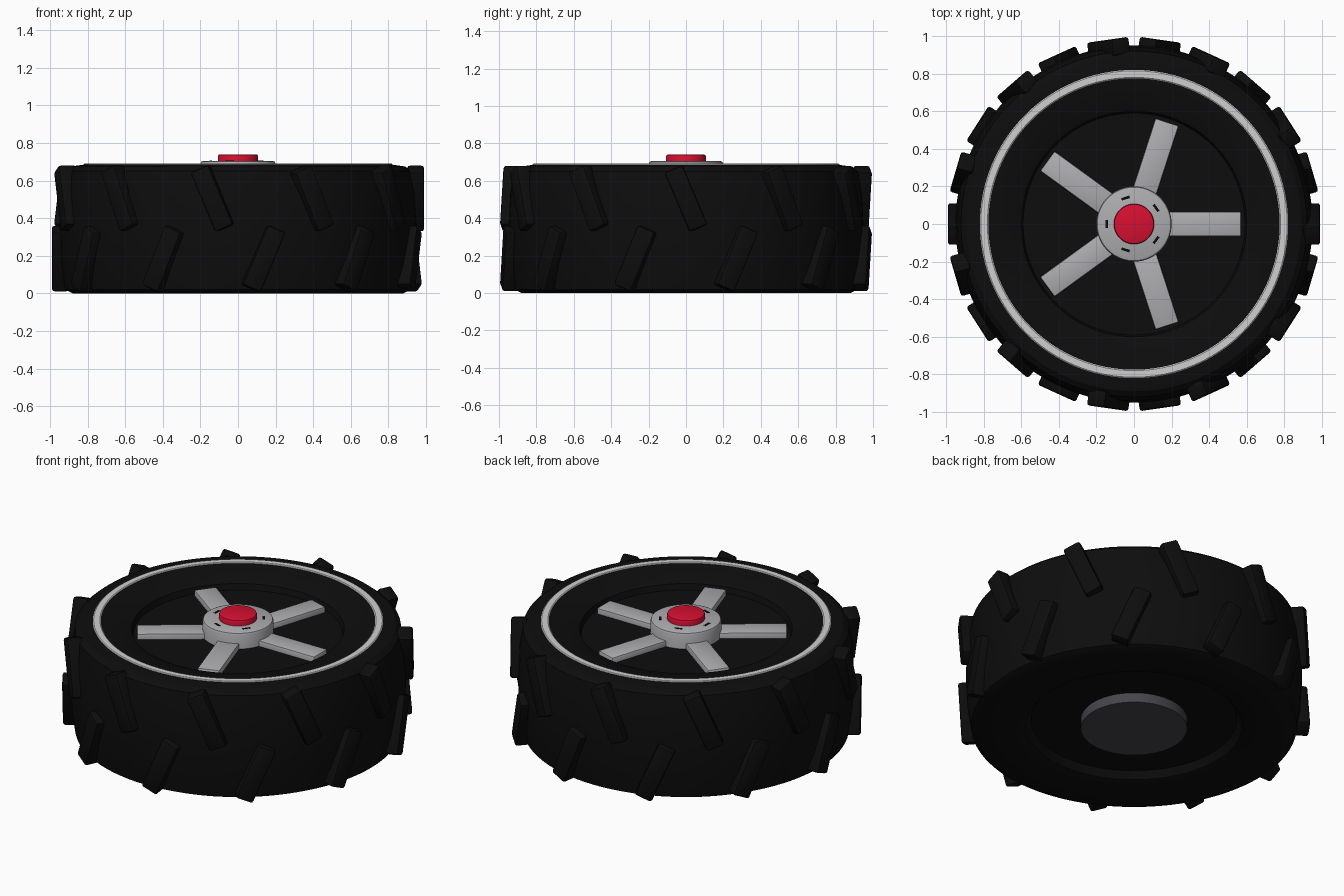
import bpy, bmesh, math
from mathutils import Matrix

cube = bpy.data.objects.get("Cube")
if cube:
    bpy.data.objects.remove(cube)


def material(name, r, g, b):
    m = bpy.data.materials.new(name)
    m.use_nodes = True
    m.diffuse_color = (r, g, b, 1)
    m.node_tree.nodes["Principled BSDF"].inputs["Base Color"].default_value = (r, g, b, 1)
    return m


BLACK = material("rubber black", 0.004, 0.004, 0.004)
SILVER = material("silver", 0.42, 0.42, 0.44)
PALE = material("pale grey", 0.62, 0.62, 0.62)
GREY = material("dark grey", 0.06, 0.06, 0.07)
RED = material("red", 0.68, 0.005, 0.03)


def finish(bm, name, mat):
    bmesh.ops.recalc_face_normals(bm, faces=bm.faces)
    mesh = bpy.data.meshes.new(name)
    bm.to_mesh(mesh)
    bm.free()
    mesh.materials.append(mat)
    ob = bpy.data.objects.new(name, mesh)
    bpy.context.collection.objects.link(ob)
    bpy.ops.object.select_all(action="DESELECT")
    bpy.context.view_layer.objects.active = ob
    ob.select_set(True)
    bpy.ops.object.shade_smooth_by_angle(angle=math.radians(30))
    return ob


def lathe(name, profile, mat, closed=False, steps=96):
    """Spin a list of (radius, height) points around z."""
    bm = bmesh.new()
    verts = [bm.verts.new((r, 0, z)) for r, z in profile]
    edges = [bm.edges.new(pair) for pair in zip(verts, verts[1:])]
    if closed:
        edges.append(bm.edges.new((verts[-1], verts[0])))
    bmesh.ops.spin(bm, geom=verts + edges, cent=(0, 0, 0), axis=(0, 0, 1),
                   angle=math.tau, steps=steps, use_merge=True)
    bmesh.ops.remove_doubles(bm, verts=bm.verts, dist=0.0001)
    return finish(bm, name, mat)


def disc(name, radius, bottom, top, bevel, mat):
    return lathe(name, [(0, bottom), (radius, bottom), (radius, top - bevel),
                        (radius - bevel * 0.3, top - bevel * 0.3),
                        (radius - bevel, top), (0, top)], mat)


def block(name, size, place, mat, bevel):
    """Box with rounded edges, placed by a matrix."""
    bm = bmesh.new()
    bmesh.ops.create_cube(bm, size=1, matrix=Matrix.Diagonal((*size, 1)))
    if bevel:
        bmesh.ops.bevel(bm, geom=bm.edges[:], offset=bevel, segments=2,
                        profile=0.5, affect="EDGES")
    bm.transform(place)
    return finish(bm, name, mat)


def turn(angle, x, z):
    return Matrix.Rotation(angle, 4, "Z") @ Matrix.Translation((x, 0, z))


# Tyre carcass with dished faces on both sides
lathe("tyre", [(0, 0.06), (0.58, 0.06), (0.61, 0.02), (0.64, 0.01), (0.88, 0),
               (0.92, 0.02), (0.94, 0.15), (0.95, 0.34), (0.94, 0.53),
               (0.92, 0.65), (0.89, 0.675), (0.82, 0.685), (0.775, 0.685),
               (0.62, 0.65), (0.60, 0.64), (0.59, 0.605), (0, 0.605)], BLACK)

# Slanted tread lugs in two staggered rows
LUGS = 11
for i in range(2 * LUGS):
    upper = i % 2 == 0
    lean = math.radians(23 if upper else -23)
    place = turn(i * math.pi / LUGS, 0.945, 0.505 if upper else 0.185)
    block("upper_lug" if upper else "lower_lug", (0.09, 0.105, 0.345),
          place @ Matrix.Rotation(lean, 4, "X"), BLACK, 0.014)

# Pale trim ring on the sidewall
lathe("trim_ring", [(0.775, 0.67), (0.82, 0.67), (0.82, 0.688), (0.815, 0.692),
                    (0.78, 0.692), (0.775, 0.688)], PALE, closed=True)

# Five spokes, with dark slots in the hub between them
for i in range(5):
    angle = i * math.tau / 5
    block("spoke", (0.42, 0.13, 0.06), turn(angle, 0.36, 0.61), SILVER, 0.008)
    block("hub_slot", (0.014, 0.045, 0.008),
          turn(angle + math.pi / 5, 0.145, 0.7025), BLACK, 0)

# Hub, centre cap and rear boss
disc("hub", 0.2, 0.58, 0.705, 0.015, SILVER)
disc("centre_cap", 0.107, 0.70, 0.74, 0.01, RED)
disc("rear_boss", 0.3, 0.0, 0.10, 0.0005, GREY)
